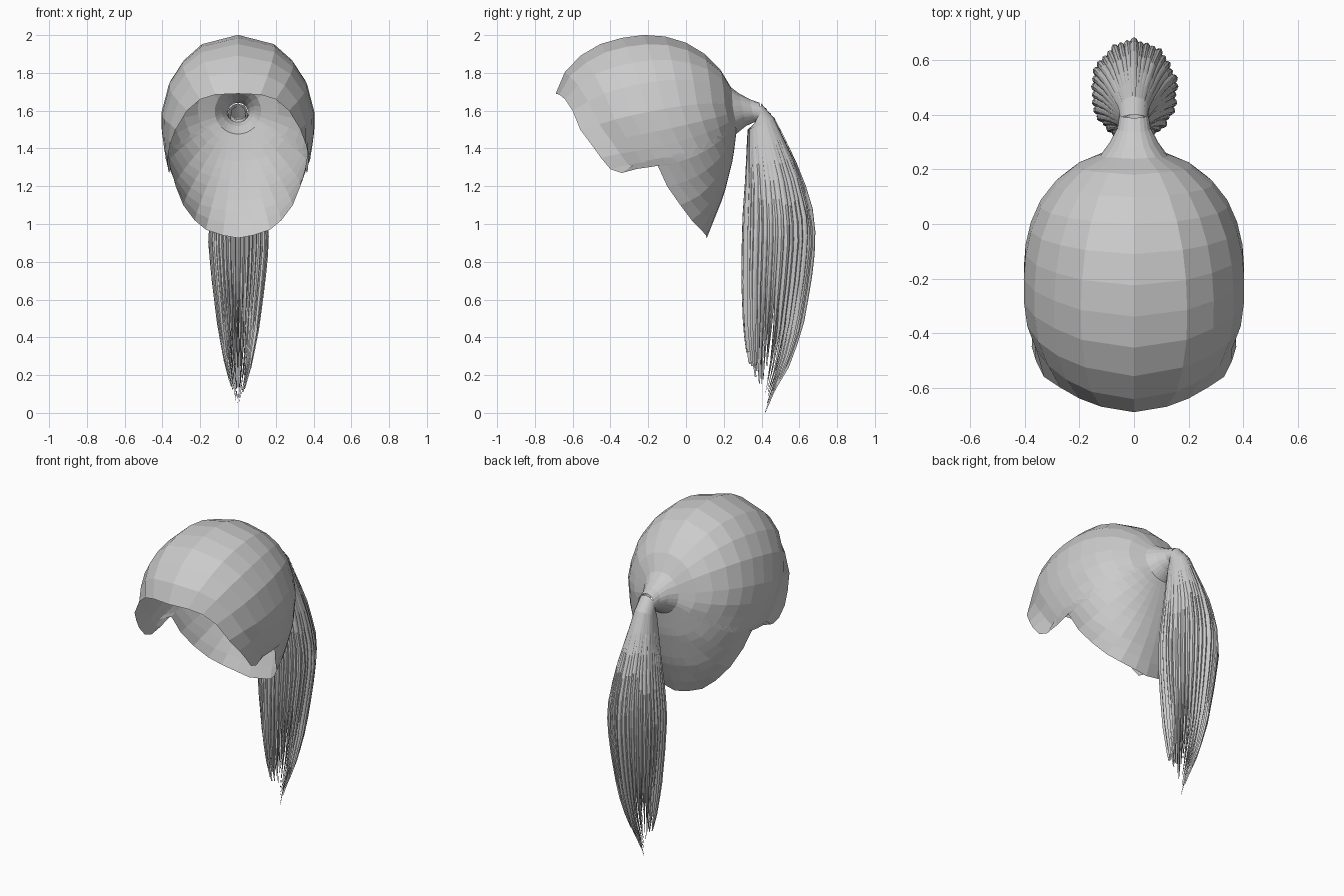
import bpy, math, random
from mathutils import Vector

if "Cube" in bpy.data.objects:
    bpy.data.objects.remove(bpy.data.objects["Cube"])

random.seed(4)


def interp(table, z):
    """Linear lookup of a row of values by descending z."""
    if z >= table[0][0]:
        return table[0][1:]
    for a, b in zip(table, table[1:]):
        if z >= b[0]:
            f = (a[0] - z) / (a[0] - b[0])
            return [p + (q - p) * f for p, q in zip(a[1:], b[1:])]
    return table[-1][1:]


def make_object(name, verts, faces):
    me = bpy.data.meshes.new(name)
    me.from_pydata(verts, [], faces)
    me.update()
    ob = bpy.data.objects.new(name, me)
    bpy.context.collection.objects.link(ob)
    return ob


# ---- Hair cap: head form as plan sections (z, back y, widest y, front y, half width)
HEAD = [(2.003, -.19, -.2, -.21, .01), (1.99, -.09, -.2, -.32, .11), (1.96, .0, -.2, -.44, .18),
        (1.9, .1, -.2, -.55, .26), (1.8, .2, -.2, -.645, .34), (1.7, .25, -.2, -.688, .385),
        (1.55, .275, -.2, -.69, .412), (1.35, .25, -.15, -.69, .385),
        (1.15, .2, -.08, -.69, .31), (1.0, .14, 0, -.69, .22), (.9, .1, .02, -.69, .1)]
# Half of the hairline: forehead, temple, sideburn, ear, nape
HAIRLINE = [(0, -.69, 1.69), (.12, -.67, 1.685), (.2, -.64, 1.66), (.27, -.6, 1.6), (.33, -.56, 1.5),
            (.36, -.5, 1.42), (.375, -.45, 1.35), (.37, -.4, 1.29), (.365, -.34, 1.27),
            (.37, -.25, 1.33), (.36, -.15, 1.31), (.33, -.1, 1.2), (.29, -.03, 1.1),
            (.23, .03, 1.02), (.17, .08, .97), (.08, .105, .94), (0, .11, .925)]
CENTRE = Vector((0, -.2, 1.5))
POLE = (Vector((0, .27, 1.6)) - CENTRE).normalized()
NECK = [(.40, 1.59, .053), (.35, 1.6, .062), (.30, 1.605, .088)]   # y, z, radius


def on_head(d):
    """Point where a ray from the head centre meets the head form."""
    lo, hi = 0.0, 1.2
    for _ in range(30):
        m = (lo + hi) / 2
        p = CENTRE + d * m
        yb, yc, yf, w = interp(HEAD, p.z)
        dy = (p.y - yc) / (yb - yc) if p.y > yc else (yc - p.y) / (yc - yf)
        inside = abs(p.x / w) ** 2.2 + dy ** 2.2 < 1 and p.z < 2.003
        lo, hi = (m, hi) if inside else (lo, m)
    return CENTRE + d * lo


outline = HAIRLINE + [(-x, y, z) for x, y, z in HAIRLINE[-2:0:-1]]
SEGS = 10
verts, faces = [], []
for edge in outline:
    edge = Vector(edge)
    d = (edge - CENTRE).normalized()
    side = (d - POLE * d.dot(POLE)).normalized()
    total = POLE.angle(d)
    for y, z, r in NECK:                      # gathered neck at the tie
        verts.append(Vector((0, y, z)) + side * r)
    for j in range(SEGS):                     # strand line over the head
        a = .26 + (total - .26) * j / SEGS
        verts.append(on_head(POLE * math.cos(a) + side * math.sin(a)))
    verts.append(edge)
n, rows = len(outline), len(NECK) + SEGS + 1
for i in range(n):
    k = (i + 1) % n
    for j in range(rows - 1):
        faces.append((i * rows + j, i * rows + j + 1, k * rows + j + 1, k * rows + j))
make_object("hair_cap", verts, faces)

# ---- Ponytail envelope: z, back y, front y, half width
TAIL = [(1.56, .47, .335, .058), (1.5, .5, .325, .066), (1.4, .55, .318, .088), (1.25, .62, .31, .12),
        (1.05, .68, .295, .158), (.9, .688, .29, .168), (.7, .665, .288, .148), (.45, .62, .298, .115),
        (.25, .55, .325, .075), (.1, .46, .37, .03), (0, .42, .40, .006)]
STEPS = 14


def tail_point(a, z, scale):
    yb, yf, w = interp(TAIL, z)
    return Vector((w * scale * math.sin(a),
                   (yb + yf) / 2 + (yb - yf) / 2 * scale * math.cos(a), z))


def add_strand(verts, faces, angle, half, scale, z_end):
    """One curved hair card from the tie down to a pointed tip."""
    base = len(verts)
    for s in range(STEPS + 1):
        u = max(0, (s - 1) / (STEPS - 1))
        taper = 1 if u < .6 else max(.04, 1 - (u - .6) / .4)
        for k in (-1, -.5, 0, .5, 1):
            a = angle + half * k * taper
            r = scale * (1 - .13 * k * k * min(1, 2 * u))
            if s == 0:
                verts.append(Vector((.053 * math.sin(a) * scale, .385 + .015 * math.cos(a),
                                     1.588 + .05 * math.cos(a) * scale)))
            else:
                z0 = 1.53 + .03 * math.cos(a)
                verts.append(tail_point(a, z0 + (z_end - z0) * u, r))
    for s in range(STEPS):
        for k in range(4):
            q = base + s * 5 + k
            faces.append((q, q + 1, q + 6, q + 5))


def make_layer(name, count, scale, width, jitter):
    verts, faces = [], []
    for i in range(count):
        a = 2 * math.pi * i / count
        front = (1 - math.cos(a)) / 2          # front strands are shorter
        z_end = 0 if i == 0 else .04 + .14 * front + random.uniform(0, .16)
        add_strand(verts, faces, a, math.pi / count * width,
                   scale * (1 if i == 0 else random.uniform(1 - jitter, 1)), z_end)
    make_object(name, verts, faces)


make_layer("ponytail_outer_strands", 38, 1.0, 1.45, .07)
make_layer("ponytail_inner_strands", 18, .78, 1.2, .15)
